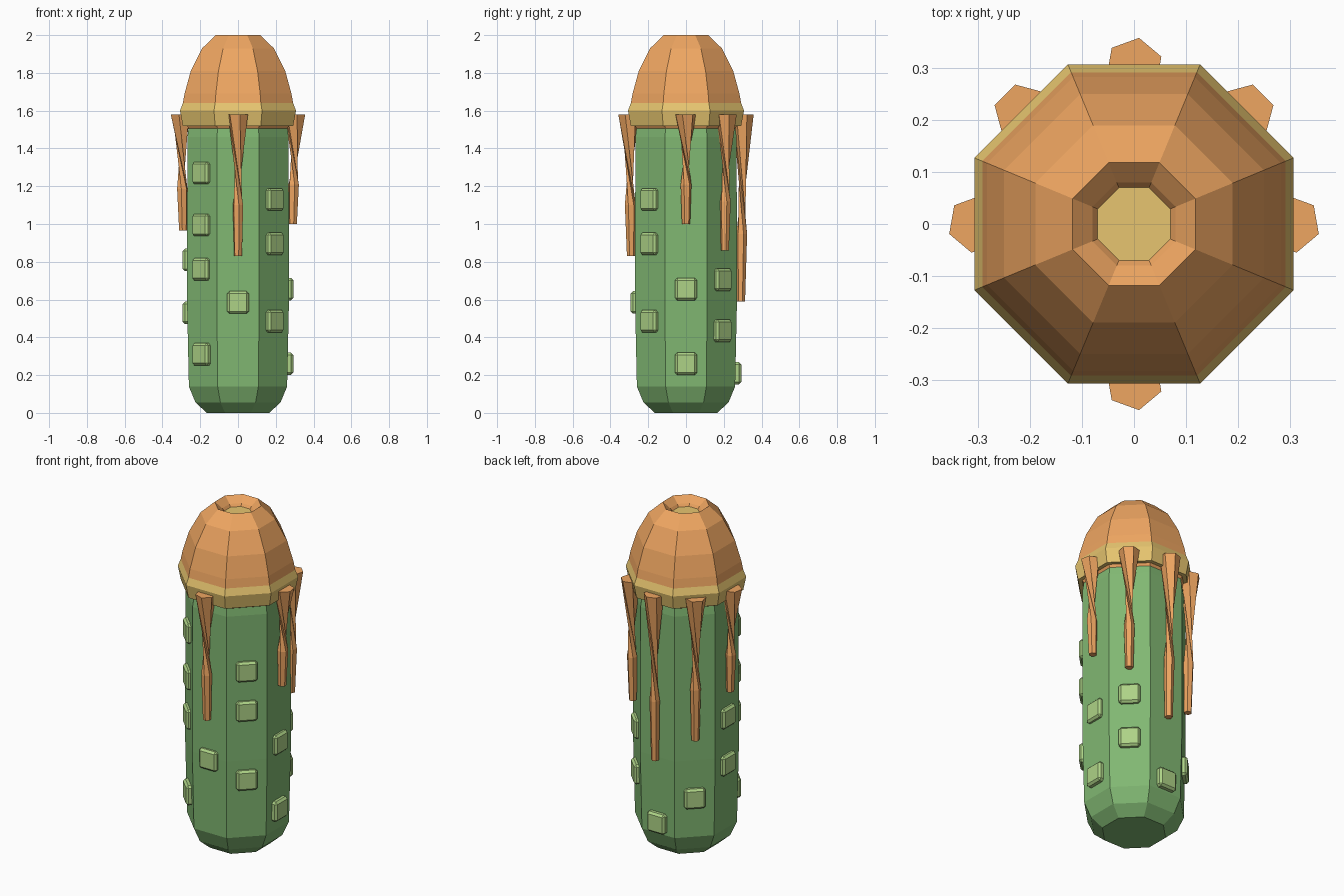
import bpy, bmesh
from math import pi, cos, sin, radians
from mathutils import Matrix, Vector

if "Cube" in bpy.data.objects:
    bpy.data.objects.remove(bpy.data.objects["Cube"])


def material(name, rgb):
    m = bpy.data.materials.new(name)
    m.diffuse_color = (*rgb, 1)
    m.use_nodes = True
    m.node_tree.nodes["Principled BSDF"].inputs["Base Color"].default_value = m.diffuse_color
    return m


GREEN = material("green", (0.22, 0.48, 0.17))
LIME = material("light green", (0.42, 0.65, 0.24))
ORANGE = material("orange", (0.86, 0.38, 0.12))
GOLD = material("gold", (0.80, 0.56, 0.16))


def finish(bm, name, mats):
    bmesh.ops.recalc_face_normals(bm, faces=bm.faces)
    me = bpy.data.meshes.new(name)
    bm.to_mesh(me)
    bm.free()
    for m in mats:
        me.materials.append(m)
    ob = bpy.data.objects.new(name, me)
    bpy.context.collection.objects.link(ob)
    return ob


def loft(bm, rings, band_mats=None):
    """Skin a list of vertex rings, capping both ends."""
    loops = [[bm.verts.new(p) for p in r] for r in rings]
    n = len(loops[0])
    for k, (a, b) in enumerate(zip(loops, loops[1:])):
        for i in range(n):
            f = bm.faces.new((a[i], a[(i + 1) % n], b[(i + 1) % n], b[i]))
            f.material_index = band_mats[k] if band_mats else 0
    bm.faces.new(loops[0][::-1])
    return bm.faces.new(loops[-1])


def octagon(apothem, z):
    r = apothem / cos(pi / 8)
    return [(r * cos(pi / 8 + i * pi / 4), r * sin(pi / 8 + i * pi / 4), z) for i in range(8)]


# Stalk: octagonal column with a rounded foot
bm = bmesh.new()
loft(bm, [octagon(*p) for p in
          [(0.165, 0), (0.225, 0.055), (0.26, 0.14), (0.27, 0.6), (0.268, 1.46), (0.26, 1.52)]])
finish(bm, "stalk", [GREEN])

# Cap: dome with a gold rim band and a shallow recess on top
profile = [(0.262, 1.505), (0.27, 1.52), (0.292, 1.52), (0.307, 1.6), (0.292, 1.64),
           (0.283, 1.69), (0.25, 1.81), (0.19, 1.93), (0.118, 2.0), (0.08, 1.965), (0.07, 1.95)]
bm = bmesh.new()
disc = loft(bm, [octagon(*p) for p in profile], [0, 1, 1, 1, 0, 0, 0, 0, 0, 0])
disc.material_index = 1
finish(bm, "cap", [ORANGE, GOLD])

# Tendrils: hexagonal strips hanging from the rim, twisted half a turn
# (direction, bottom height, hexagon angle), all in degrees
tendrils = [(270, 0.83, -20), (0, 1.0, -20), (45, 0.86, 15),
            (90, 0.59, 20), (135, 0.73, -15), (180, 0.965, 20)]
for k, (ang, bottom, turn) in enumerate(tendrils):
    d = Vector((cos(radians(ang)), sin(radians(ang)), 0))
    length = 1.58 - bottom
    rings = []
    for dist, z, r, twist in [(0.303, 1.58, 0.056, 0), (0.295, 1.58 - 0.64 * length, 0.029, 180),
                              (0.291, bottom, 0.022, 180)]:
        c = d * dist + Vector((0, 0, z))
        rings.append([c + Vector((r * cos(a), r * sin(a), 0))
                      for a in (radians(turn + twist + 60 * i) for i in range(6))])
    bm = bmesh.new()
    loft(bm, rings)
    finish(bm, f"tendril_{k + 1}", [ORANGE])

# Bumps: bevelled blocks on each stalk face, by face direction
bumps = {270: [0.585], 225: [1.27, 0.995, 0.76, 0.31], 315: [1.13, 0.895, 0.485],
         0: [0.655, 0.26], 45: [0.705, 0.435], 90: [0.21], 135: [0.375], 180: [0.81, 0.53]}
bm = bmesh.new()
for ang, heights in bumps.items():
    for z in heights:
        m = (Matrix.Rotation(radians(ang), 4, 'Z') @ Matrix.Translation((0.268, 0, z))
             @ Matrix.Diagonal((0.05, 0.116, 0.118, 1)))
        bmesh.ops.create_cube(bm, size=1, matrix=m)
bmesh.ops.bevel(bm, geom=bm.edges[:], offset=0.012, segments=1, affect='EDGES')
finish(bm, "bumps", [LIME])
